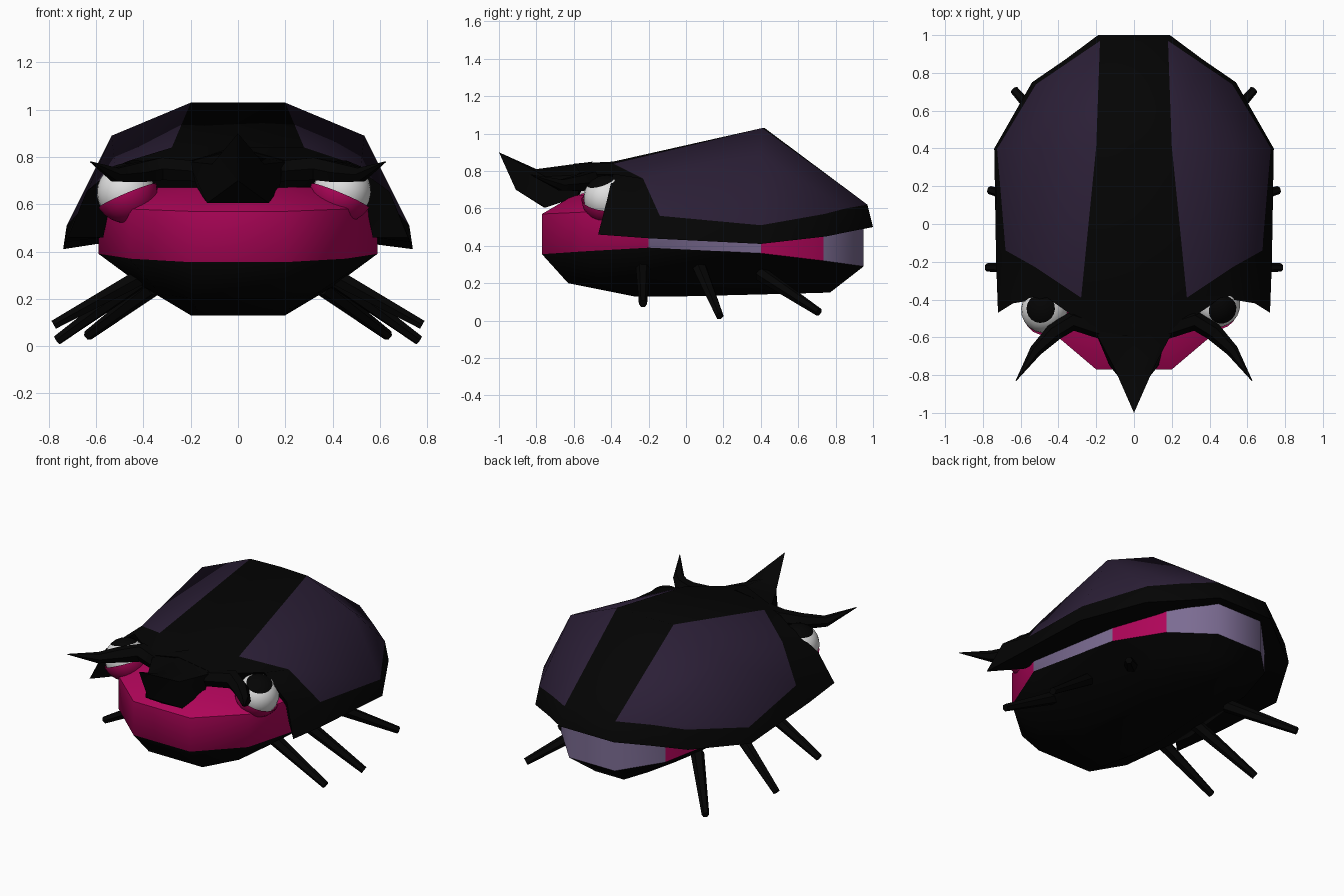
import bpy, bmesh, math
from mathutils import Vector

if "Cube" in bpy.data.objects:
    bpy.data.objects.remove(bpy.data.objects["Cube"])


def material(name, rgb):
    m = bpy.data.materials.new(name)
    m.diffuse_color = (*rgb, 1)
    m.use_nodes = True
    m.node_tree.nodes["Principled BSDF"].inputs["Base Color"].default_value = m.diffuse_color
    return m


BLACK = material("black", (0.0012, 0.0012, 0.0012))
PURPLE = material("dark purple", (0.024, 0.0135, 0.037))
MAGENTA = material("magenta", (0.43, 0.0015, 0.10))
LAVENDER = material("lavender", (0.20, 0.15, 0.29))
WHITE = material("eye white", (0.75, 0.75, 0.75))


def finish(name, bm, mats, angle=50):
    me = bpy.data.meshes.new(name)
    bm.to_mesh(me)
    bm.free()
    for m in mats:
        me.materials.append(m)
    ob = bpy.data.objects.new(name, me)
    bpy.context.collection.objects.link(ob)
    bpy.ops.object.select_all(action='DESELECT')
    ob.select_set(True)
    bpy.context.view_layer.objects.active = ob
    bpy.ops.object.shade_smooth_by_angle(angle=math.radians(angle))
    return ob


def mirrored(name, polys, mats, angle=50):
    """Weld (points, material index) faces and their mirror images."""
    bm = bmesh.new()
    for pts, mi in polys:
        for s in (1, -1):
            f = bm.faces.new([bm.verts.new((s * x, y, z)) for x, y, z in pts][::s])
            f.material_index = mi
    bmesh.ops.remove_doubles(bm, verts=bm.verts, dist=0.0005)
    bmesh.ops.recalc_face_normals(bm, faces=bm.faces)
    return finish(name, bm, mats, angle)


def strip(a, b, rule):
    """Quads between two point rows, coloured by rule(index)."""
    return [([a[i], a[i + 1], b[i + 1], b[i]], rule(i)) for i in range(len(a) - 1)]


def tube(name, path, radii, sides=6):
    bm = bmesh.new()
    pts = [Vector(p) for p in path]
    rings = []
    for i, p in enumerate(pts):
        t = (pts[min(i + 1, len(pts) - 1)] - pts[max(i - 1, 0)]).normalized()
        u = t.cross(Vector((0, 0, 1))).normalized()
        v = t.cross(u)
        ang = [2 * math.pi * k / sides for k in range(sides)]
        rings.append([bm.verts.new(p + radii[i] * (u * math.cos(a) + v * math.sin(a))) for a in ang])
    for a, b in zip(rings, rings[1:]):
        for k in range(sides):
            n = (k + 1) % sides
            bm.faces.new((a[k], a[n], b[n], b[k]))
    bm.faces.new(rings[0])
    bm.faces.new(rings[-1])
    bmesh.ops.recalc_face_normals(bm, faces=bm.faces)
    return finish(name, bm, [BLACK], 40)


# Body: half outlines from front to back, stacked from belly to hidden top
outline = [(0, -.77), (.2, -.77), (.46, -.55), (.59, -.2), (.5, .4), (.37, .735), (.16, .95), (0, .95)]


def ring(xy, zs):
    return [(x, y, z) for (x, y), z in zip(xy, zs)]


belly = ring([(0, -.28), (.17, -.28), (.19, -.2), (.2, .0), (.19, .4), (.15, .6), (.1, .77), (0, .77)],
             [.13, .13, .13, .13, .14, .145, .15, .15])
chine = ring([(0, -.63), (.19, -.63), (.33, -.46), (.4, -.2), (.36, .4), (.28, .66), (.13, .86), (0, .86)],
             [.2, .2, .22, .25, .25, .24, .22, .22])
band_low = ring(outline, [.355, .355, .37, .39, .36, .32, .29, .29])
band_top = ring(outline, [.57, .57, .58, .6, .58, .5, .5, .5])
crown = ring([(x * .75, y * .78) for x, y in outline], [.67, .67, .67, .68, .68, .62, .6, .6])

polys = [(belly, 0), (crown, 1)]
polys += strip(belly, chine, lambda i: 0)
polys += strip(chine, band_low, lambda i: 0)
polys += strip(band_low, band_top, lambda i: 2 if i in (3, 5, 6) else 1)
polys += strip(band_top, crown, lambda i: 1)
mirrored("body", polys, [BLACK, MAGENTA, LAVENDER])

# Shell: rows from hood edge to tail; columns from middle stripe to rim
hood = [(0, -.6, .84), (.22, -.56, .78), (.46, -.39, .785), (.64, -.42, .655)]
front = [(0, -.39, .85), (.28, -.39, .84), (.52, -.23, .76), (.68, -.14, .56)]
peak = [(0, .42, 1.03), (.2, .41, 1.03), (.535, .4, .89), (.725, .4, .51)]
tail = [(0, .97, .62), (.18, .97, .62), (.35, .855, .6), (.52, .74, .57)]
panel = lambda i: 1 if i > 0 else 0
shell = strip(hood, front, lambda i: 0) + strip(front, peak, panel) + strip(peak, tail, panel)
# Rim skirt, its underside, and the wall inside the hood
rim_top = [hood[3], front[3], peak[3], tail[3], tail[2], tail[1], tail[0]]
rim_low = [(.72, -.47, .46), (.73, -.2, .44), (.74, .4, .41), (.54, .75, .45),
           (.365, .87, .475), (.19, 1.0, .5), (0, 1.0, .5)]
rim_in = [(.57, -.3, .46), (.57, -.2, .46), (.48, .4, .45), (.35, .72, .46),
          (.25, .82, .48), (.14, .92, .49), (0, .92, .49)]
shell += strip(rim_top, rim_low, lambda i: 0) + strip(rim_low, rim_in, lambda i: 0)
wall = [(0, -.5, .66), (.22, -.46, .66), (.42, -.28, .62), (.55, -.3, .56), rim_in[0]]
shell += strip(hood + [rim_low[0]], wall, lambda i: 0)
mirrored("shell", shell, [BLACK, PURPLE])

# Beak-like horn
tip, ridge, root = (0, -1, .9), (0, -.8, .81), (0, -.5, .85)
cheek, side = (.11, -.75, .77), (.21, -.56, .78)
keel, chin, jaw = (0, -.91, .70), (0, -.76, .605), (.13, -.75, .605)
throat, gill = (0, -.57, .67), (.17, -.58, .66)
mirrored("horn", [(f, 0) for f in (
    [tip, ridge, cheek], [ridge, root, side, cheek], [tip, cheek, keel], [keel, cheek, jaw],
    [keel, jaw, chin], [cheek, side, gill, jaw], [chin, jaw, gill, throat],
    [root, throat, gill, side])], [BLACK])


# Eyes, lids, brows and legs on both sides
def ball(name, centre, radius, pole, mats, rule, cut=None):
    bm = bmesh.new()
    bmesh.ops.create_uvsphere(bm, u_segments=20, v_segments=14, radius=radius)
    for f in bm.faces:
        f.material_index = rule(f.calc_center_median().z / radius)
    if cut is not None:
        bmesh.ops.bisect_plane(bm, geom=bm.verts[:] + bm.edges[:] + bm.faces[:],
                               plane_co=(0, 0, cut), plane_no=(0, 0, 1), clear_outer=True)
    ob = finish(name, bm, mats, 40)
    ob.location = centre
    ob.rotation_mode = 'QUATERNION'
    ob.rotation_quaternion = Vector(pole).to_track_quat('Z', 'Y')


legs = {"front": ((.4, -.23, .3), (.78, -.23, .09)),
        "middle": ((.4, .07, .29), (.765, .18, .025)),
        "rear": ((.36, .4, .25), (.635, .71, .045))}
# The two eyes look in slightly different directions
eyes = {1: ((.44, -.425, .655), (.3, -.3, .9)), -1: ((-.475, -.455, .65), (-.2, .08, 1))}
for s, label in ((1, "right"), (-1, "left")):
    centre, gaze = eyes[s]
    ball(label + "_eye", centre, .123, gaze, [WHITE, BLACK], lambda z: 1 if z > .8 else 0)
    ball(label + "_eyelid", (centre[0], centre[1], .655), .135, (s * .42, .1, 1),
         [MAGENTA], lambda z: 0, cut=-.02)
    brow = [(.17, -.56, .74), (.32, -.51, .75), (.42, -.57, .735), (.52, -.67, .725), (.625, -.83, .78)]
    tube(label + "_brow_bristle", [(s * x, y, z) for x, y, z in brow], [.05, .055, .048, .033, .002])
    for part, ends in legs.items():
        tube(f"{label}_{part}_leg", [(s * x, y, z) for x, y, z in ends], [.04, .022])
